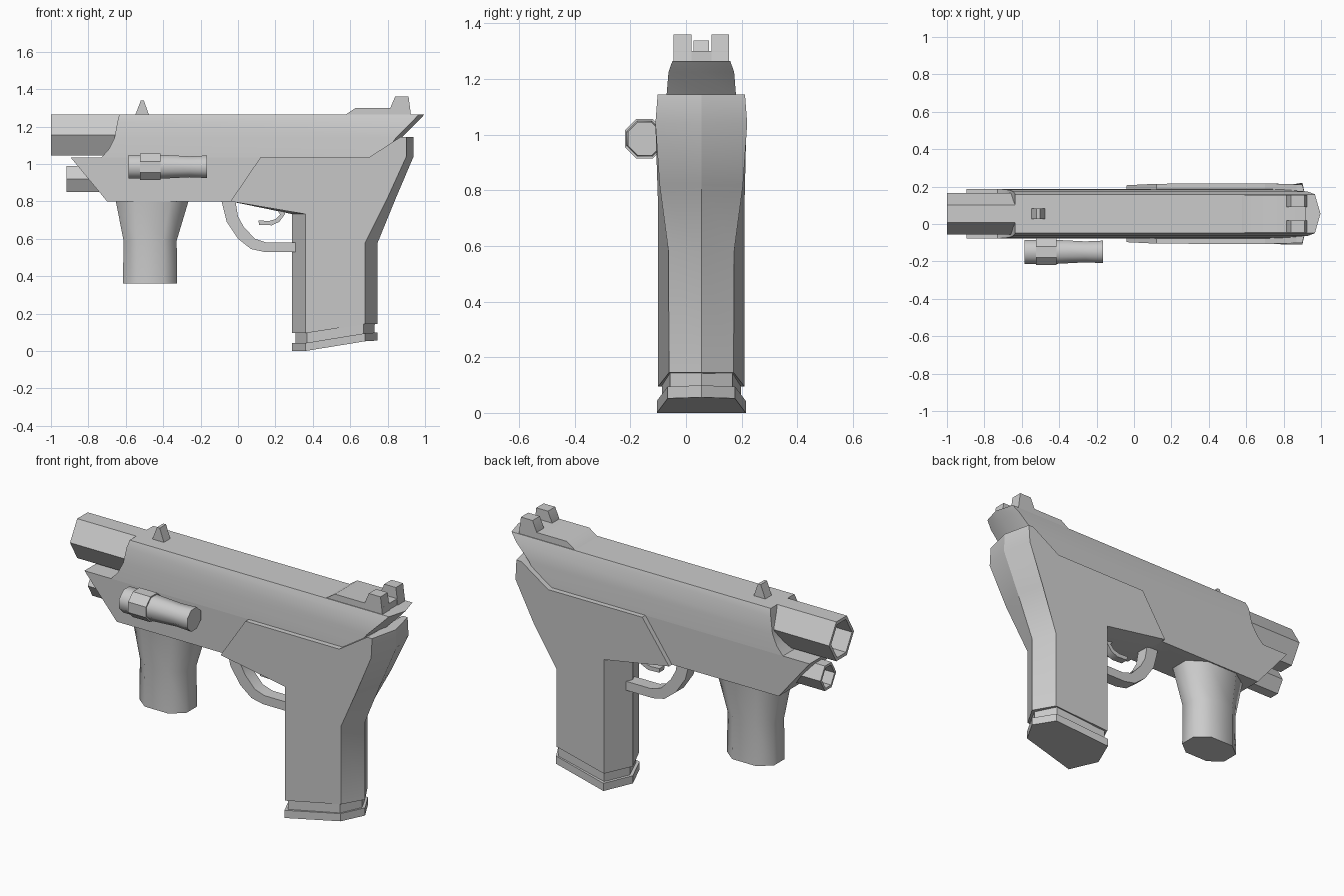
import bpy, bmesh, math

if "Cube" in bpy.data.objects:
    bpy.data.objects.remove(bpy.data.objects["Cube"])

CY = 0.055  # centre plane of the model
HEX = [(.42, 1), (-.42, 1), (-1, 0), (-.42, -1), (.42, -1), (1, 0)]
OCT = [(c * .414 if k else c, s if k else s * .414) for c, s, k in
       [(1, 1, 0), (1, 1, 1), (-1, 1, 1), (-1, 1, 0), (-1, -1, 0), (-1, -1, 1), (1, -1, 1), (1, -1, 0)]]


def loft(name, rings, angle=35):
    """Bridge equal-sized closed rings of (x, y, z) and cap both ends."""
    bm = bmesh.new()
    vs = [[bm.verts.new(p) for p in r] for r in rings]
    n = len(rings[0])
    for a, b in zip(vs, vs[1:]):
        for i in range(n):
            j = (i + 1) % n
            bm.faces.new((a[i], a[j], b[j], b[i]))
    bm.faces.new(vs[0][::-1])
    bm.faces.new(vs[-1])
    bmesh.ops.recalc_face_normals(bm, faces=bm.faces)
    me = bpy.data.meshes.new(name)
    bm.to_mesh(me)
    bm.free()
    ob = bpy.data.objects.new(name, me)
    bpy.context.collection.objects.link(ob)
    bpy.ops.object.select_all(action='DESELECT')
    ob.select_set(True)
    bpy.context.view_layer.objects.active = ob
    bpy.ops.object.shade_smooth_by_angle(angle=math.radians(angle))
    return ob


def prism(name, prof, y0, y1):
    """Extrude an x-z profile between two y positions."""
    return loft(name, [[(x, y, z) for x, z in prof] for y in (y0, y1)])


def turned(name, stations, y, z, shape, angle=35):
    """Faceted round part along x from (x, radius) stations."""
    return loft(name, [[(x, y + r * u, z + r * v) for u, v in shape] for x, r in stations], angle)


def sym(half):
    """Mirror half outline (x, halfwidth, z) about the centre plane."""
    right = [(x, CY + w, z) for x, w, z in half]
    left = [(x, CY - w, z) for x, w, z in reversed(half) if w > 0]
    return right + left


# Upper body: stacked sections (z, front x, rear x, half width)
body = [(.80, -.70, .42, .126), (1.035, -.895, .80, .132), (1.035, -.73, .80, .132),
        (1.08, -.69, .83, .130), (1.14, -.66, .875, .125),
        (1.225, -.645, .96, .118), (1.265, -.635, .997, .104)]
loft("upper_body", [sym([(f, w, z), (r - .03, w, z), (r, 0, z)]) for z, f, r, w in body])

# Grip frame: side outline, with pointed ridges front and back on the centre plane
side = [(-.04, .80, .152), (.12, 1.035, .160), (.70, 1.035, .162), (.87, 1.145, .157),
        (.90, 1.145, .157), (.90, 1.04, .165), (.80, .82, .15), (.68, .58, .118), (.68, .145, .116),
        (.36, .095, .155), (.36, .732, .155), (.36, .78, .155)]
mid_x = {4: .937, 5: .939, 6: .845, 7: .747, 8: .747, 9: .29, 10: .29}


def layer(s, moved):
    return [(moved.get(i, x), CY + s * w, z) for i, (x, z, w) in enumerate(side)]


side.pop()
loft("grip_frame", [layer(-1, {}), layer(0, mid_x), layer(1, {})], 25)


# Magazine neck and base plate: slanted pointed sections
def mag_ring(h, g):
    return sym([(.29 + g, 0, h), (.36 + g / 2, .16 - g, h), (.68 - g / 2, .121 - g / 2, h + .052),
                (.747 - g, 0, h + .056)])


loft("magazine_neck", [mag_ring(.03, .018), mag_ring(.12, .018)])
loft("magazine_base", [mag_ring(0, 0), mag_ring(.043, 0)])

# Barrels, six-sided and hollow from the muzzle
turned("barrel", [(-.60, .11), (-1.0, .11), (-1.0, .092), (-.62, .092)], CY, 1.155, HEX)
turned("lower_tube", [(-.65, .07), (-.918, .07), (-.918, .056), (-.68, .056)], CY, .92, HEX)


# Foregrip: octagonal, flared at the top
def fore_ring(z, a, b, w):
    c = (b - a) * .25
    return sym([(a, w * .45, z), (a + c, w, z), (b - c, w, z), (b, w * .45, z)])


loft("foregrip", [fore_ring(.36, -.615, -.325, .105), fore_ring(.59, -.612, -.328, .105),
                  fore_ring(.81, -.655, -.262, .12)], 60)

# Trigger guard and trigger
prism("trigger_guard", [(-.09, .81), (-.06, .69), (.0, .60), (.07, .545), (.14, .53), (.31, .53),
                        (.31, .58), (.15, .58), (.09, .60), (.03, .665), (0, .72), (-.015, .81)],
      CY - .036, CY + .036)
prism("trigger", [(.20, .77), (.225, .73), (.20, .705), (.165, .695), (.11, .698), (.112, .675),
                  (.18, .672), (.22, .69), (.25, .73), (.25, .77)], CY - .022, CY + .022)

# Sights
prism("front_sight", [(-.55, 1.26), (-.52, 1.338), (-.503, 1.338), (-.475, 1.26)],
      CY - .028, CY + .028)
prism("rear_sight_base", [(.57, 1.26), (.63, 1.30), (.92, 1.30), (.92, 1.26)],
      CY - .1, CY + .1)
for label, s in (("left", -1), ("right", 1)):
    prism("rear_sight_post_" + label, [(.81, 1.29), (.84, 1.36), (.912, 1.36), (.925, 1.26), (.81, 1.26)],
          CY + s * .036, CY + s * .1)

# Side-mounted light with a clamp collar
turned("side_light", [(-.565, .05), (-.585, .05), (-.585, .064), (-.415, .064), (-.26, .056),
                      (-.167, .06)], -.149, .985, OCT, 50)
turned("light_collar", [(-.525, .071), (-.415, .071)], -.149, .985, OCT)
